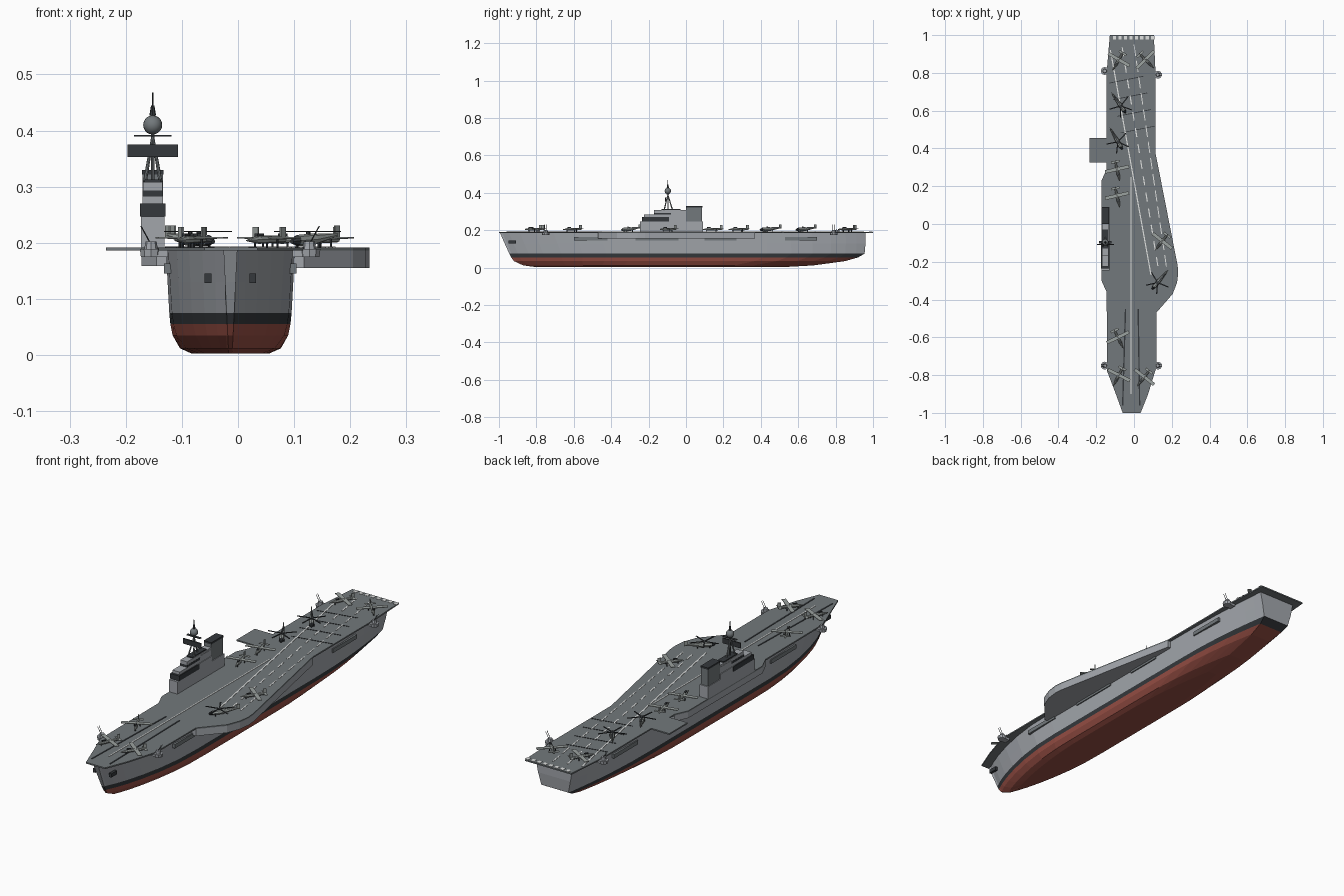
import bpy, bmesh, math
from mathutils import Matrix, Vector

if "Cube" in bpy.data.objects:
    bpy.data.objects.remove(bpy.data.objects["Cube"])


def material(name, *rgb):
    m = bpy.data.materials.new(name)
    m.use_nodes = True
    m.diffuse_color = (*rgb, 1)
    m.node_tree.nodes["Principled BSDF"].inputs["Base Color"].default_value = (*rgb, 1)
    return m


GREY = material("hull grey", 0.36, 0.38, 0.41)
DECK = material("deck grey", 0.17, 0.19, 0.20)
BLACK = material("boot black", 0.035, 0.04, 0.045)
RED = material("antifouling red", 0.32, 0.08, 0.06)
WHITE = material("marking white", 0.75, 0.76, 0.75)
CRAFT = material("aircraft grey", 0.33, 0.36, 0.35)
MATS = [GREY, DECK, BLACK, RED, WHITE, CRAFT]
TOP = 0.192


def finish(name, bm):
    bmesh.ops.recalc_face_normals(bm, faces=bm.faces)
    me = bpy.data.meshes.new(name)
    bm.to_mesh(me)
    bm.free()
    for m in MATS:
        me.materials.append(m)
    ob = bpy.data.objects.new(name, me)
    bpy.context.collection.objects.link(ob)
    return ob


def paint(verts, mat):
    for f in {f for v in verts for f in v.link_faces}:
        f.material_index = MATS.index(mat)


def add_box(bm, center, size, mat, rot=0):
    m = Matrix.Translation(center) @ Matrix.Rotation(rot, 4, 'Z') @ Matrix.Diagonal((*size, 1))
    paint(bmesh.ops.create_cube(bm, size=1, matrix=m)["verts"], mat)


def add_rod(bm, a, b, r1, r2, mat, sides=8):
    a, b = Vector(a), Vector(b)
    m = Matrix.Translation((a + b) / 2) @ (b - a).to_track_quat('Z', 'Y').to_matrix().to_4x4()
    v = bmesh.ops.create_cone(bm, cap_ends=True, segments=sides, radius1=r1, radius2=r2,
                              depth=(b - a).length, matrix=m)["verts"]
    paint(v, mat)


def box(name, x, y, z, mat):
    bm = bmesh.new()
    add_box(bm, [sum(p) / 2 for p in (x, y, z)], [p[1] - p[0] for p in (x, y, z)], mat)
    return finish(name, bm)


def slab(name, outline, z0, z1, mat):
    bm = bmesh.new()
    f = bm.faces.new([bm.verts.new((x, y, z0)) for x, y in outline])
    new = bmesh.ops.extrude_face_region(bm, geom=[f])["geom"]
    for v in new:
        if isinstance(v, bmesh.types.BMVert):
            v.co.z = z1
    paint(bm.verts, mat)
    return finish(name, bm)


def add_strip(bm, a, b, width, mat, z=TOP):
    a, b = Vector(a), Vector(b)
    d = b - a
    add_box(bm, (*((a + b) / 2), z + 0.0007), (d.length, width, 0.0014), mat, math.atan2(d.y, d.x))


# Hull: waterlines lofted upward (height, half beam, bow y, stern y, transom ratio)
levels = [(0.003, 0.07, -0.80, 0.52, 0.3), (0.012, 0.09, -0.87, 0.68, 0.4),
          (0.035, 0.103, -0.92, 0.85, 0.5), (0.055, 0.107, -0.935, 0.92, 0.56),
          (0.075, 0.109, -0.945, 0.955, 0.62), (0.13, 0.112, -0.97, 0.96, 0.72),
          (0.188, 0.115, -0.995, 0.96, 0.8)]
CX, N = -0.0135, 20
bm = bmesh.new()
rings = []
for z, half, bow, stern, ratio in levels:
    side = []
    for i in range(N + 1):
        y = bow + (stern - bow) * (1 - math.cos(math.pi * i / N)) / 2
        entry = math.sin(math.pi / 2 * min(1, (y - bow) / 0.5)) ** 0.75
        run = 1 - (1 - ratio) * max(0, 1 - (stern - y) / 0.5) ** 2
        side.append((max(half * entry * run, 0.003 + 0.05 * z), y))
    ring = [(CX + w, y) for w, y in side] + [(CX - w, y) for w, y in reversed(side)]
    rings.append([bm.verts.new((x, y, z)) for x, y in ring])
bands = [RED, RED, RED, BLACK, GREY, GREY]
for low, high, mat in zip(rings, rings[1:], bands):
    for i in range(len(low)):
        j = (i + 1) % len(low)
        bm.faces.new((low[i], low[j], high[j], high[i])).material_index = MATS.index(mat)
bm.faces.new(rings[0]).material_index = MATS.index(RED)
bm.faces.new(rings[-1])
finish("hull", bm)

# Flight deck with angled landing area
port = [(0.105, 1), (0.115, 0.78), (0.115, 0.37), (0.231, -0.22), (0.234, -0.26),
        (0.228, -0.31), (0.205, -0.37), (0.118, -0.47), (0.118, -0.76), (0.075, -0.9), (0.035, -1)]
starboard = [(-0.06, -1), (-0.10, -0.89), (-0.142, -0.78), (-0.145, -0.36), (-0.172, -0.30),
             (-0.172, 0.23), (-0.145, 0.29), (-0.145, 0.80), (-0.128, 1)]
slab("flight_deck", port + starboard, 0.186, TOP, DECK)
slab("angled_deck_sponson", [(0.08, 0.37)] + port[2:8] + [(0.08, -0.47)], 0.155, 0.186, GREY)
slab("island_sponson", [(-0.1, -0.36)] + starboard[3:7] + [(-0.1, 0.29)], 0.159, 0.186, GREY)
box("deck_edge_lift", (-0.235, -0.14), (0.325, 0.455), (0.186, TOP), DECK)

# Side galleries and anchors, mirrored about the hull centre
for s, label in ((1, "left"), (-1, "right")):
    for k, (y0, y1) in enumerate(((-0.6, -0.42), (-0.27, -0.04), (0.1, 0.27), (0.53, 0.7))):
        box(f"gallery_{label}_{k}", sorted((CX + s * 0.09, CX + s * 0.118)), (y0, y1),
            (0.145, 0.163), DECK)
    box(f"anchor_{label}", sorted((CX + s * 0.034, CX + s * 0.046)), (-0.95, -0.91),
        (0.128, 0.145), BLACK)

# Deck markings
bm = bmesh.new()
add_strip(bm, (-0.015, -0.9), (-0.015, 0.25), 0.005, WHITE)
left0, left1 = Vector((-0.125, 0.92)), Vector((0.09, -0.27))
right0, right1 = Vector((0.0, 0.95)), Vector((0.175, -0.25))
add_strip(bm, left0, left1, 0.006, WHITE)
mid0, mid1 = (left0 + right0) / 2, (left1 + right1) / 2
for k in range(14):
    add_strip(bm, mid0.lerp(mid1, k / 14), mid0.lerp(mid1, (k + 0.55) / 14), 0.006, WHITE)
    add_strip(bm, right0.lerp(right1, k / 14), right0.lerp(right1, (k + 0.7) / 14), 0.005, WHITE)
for k in range(8):
    x = -0.112 + k * 0.029
    add_strip(bm, (x, 0.987), (x + 0.017, 0.987), 0.018, WHITE)
finish("deck_markings", bm)

# Arresting wires and catapult tracks
bm = bmesh.new()
for k in range(4):
    y = 0.5 + k * 0.088
    x = 0.02 - k * 0.02
    add_strip(bm, (x - 0.09, y - 0.018), (x + 0.09, y + 0.018), 0.004, BLACK)
for x0, x1 in ((-0.045, -0.06), (0.022, 0.03)):
    add_strip(bm, (x0, -0.45), (x1, -0.96), 0.007, BLACK)
finish("wires_and_catapults", bm)

# Island tiers: x range, y range, z range
IX = -0.152
tiers = [("base", 0.021, -0.245, 0.09, TOP, 0.247, GREY),
         ("lower_windows", 0.023, -0.235, -0.09, 0.247, 0.270, BLACK),
         ("lower_core", 0.021, -0.1, 0.0, 0.247, 0.270, GREY),
         ("lower_roof", 0.018, -0.225, 0.0, 0.270, 0.283, GREY),
         ("bridge_windows", 0.018, -0.17, -0.06, 0.283, 0.293, BLACK),
         ("bridge_roof", 0.017, -0.17, 0.0, 0.293, 0.308, GREY),
         ("bridge_cap", 0.015, -0.13, -0.03, 0.308, 0.313, BLACK),
         ("funnel", 0.018, 0.0, 0.085, 0.247, 0.322, DECK),
         ("funnel_cap", 0.019, 0.0, 0.087, 0.322, 0.330, BLACK)]
for name, w, y0, y1, z0, z1, mat in tiers:
    box("island_" + name, (IX - w, IX + w), (y0, y1), (z0, z1), mat)
box("bridge_core", (IX - 0.0182, IX + 0.0182), (-0.08, 0.0), (0.282, 0.300), GREY)

# Tripod mast with radars
MY = -0.097
bm = bmesh.new()
for dx, dy in ((0.014, -0.02), (-0.014, -0.02), (0, 0.025)):
    add_rod(bm, (IX + dx, MY + dy, 0.308), (IX, MY, 0.39), 0.0035, 0.0025, DECK)
add_rod(bm, (IX, MY, 0.31), (IX, MY, 0.4), 0.003, 0.003, DECK)
add_rod(bm, (IX, MY, 0.427), (IX, MY, 0.445), 0.006, 0.003, BLACK)
add_rod(bm, (IX, MY, 0.44), (IX, MY, 0.468), 0.0015, 0.001, BLACK)
add_box(bm, (IX, MY - 0.012, 0.364), (0.09, 0.006, 0.023), BLACK)
add_box(bm, (IX, MY, 0.391), (0.067, 0.012, 0.003), BLACK)
finish("mast", bm)
bm = bmesh.new()
bmesh.ops.create_uvsphere(bm, u_segments=16, v_segments=10, radius=0.017,
                          matrix=Matrix.Translation((IX, MY, 0.41)))
paint(bm.verts, DECK)
dome = finish("radar_dome", bm)

# Gun tubs at the four corners
for k, (x, y) in enumerate(((-0.155, -0.75), (0.127, -0.75), (-0.155, 0.81), (0.127, 0.79))):
    s = 1 if x > 0 else -1
    bm = bmesh.new()
    add_rod(bm, (x, y, 0.175), (x, y, 0.189), 0.019, 0.021, GREY, 10)
    add_rod(bm, (x, y, 0.189), (x, y, 0.202), 0.012, 0.010, GREY, 8)
    add_box(bm, (x - s * 0.015, y, 0.181), (0.03, 0.03, 0.012), GREY)
    for d in (-0.005, 0.005):
        add_rod(bm, (x, y + d, 0.197), (x + s * 0.018, y + d, 0.23), 0.0012, 0.001, BLACK, 6)
    finish(f"gun_tub_{k}", bm)

# Parked jets: one mesh shared by all, nose toward -y
bm = bmesh.new()
add_rod(bm, (0, 0.045, 0.014), (0, -0.03, 0.014), 0.005, 0.008, CRAFT)
add_rod(bm, (0, -0.03, 0.014), (0, -0.065, 0.012), 0.008, 0.001, CRAFT)
add_box(bm, (0, 0.0, 0.017), (0.13, 0.018, 0.003), CRAFT)
add_box(bm, (0, 0.04, 0.016), (0.045, 0.012, 0.002), CRAFT)
add_box(bm, (0, 0.04, 0.026), (0.003, 0.014, 0.02), CRAFT)
add_box(bm, (0, -0.028, 0.022), (0.007, 0.018, 0.005), BLACK)
for x, y in ((0, -0.04), (0.012, 0.01), (-0.012, 0.01)):
    add_rod(bm, (x, y, 0), (x, y, 0.015), 0.002, 0.002, BLACK, 6)
jet = finish("jet_0", bm)

# Helicopters: body, tail boom, fin, five-blade rotor
bm = bmesh.new()
add_rod(bm, (0, 0.015, 0.014), (0, -0.03, 0.012), 0.011, 0.010, CRAFT)
add_rod(bm, (0, -0.03, 0.012), (0, -0.045, 0.010), 0.010, 0.004, BLACK)
add_rod(bm, (0, 0.015, 0.014), (0, 0.08, 0.022), 0.010, 0.003, CRAFT)
add_box(bm, (0, 0.08, 0.028), (0.003, 0.014, 0.022), CRAFT)
add_rod(bm, (0, 0, 0.015), (0, 0, 0.029), 0.004, 0.004, BLACK, 6)
for k in range(5):
    a = k * math.tau / 5 + 0.3
    add_box(bm, (0.032 * math.cos(a), 0.032 * math.sin(a), 0.028), (0.06, 0.006, 0.002), BLACK, a)
for x, y in ((0.009, -0.02), (-0.009, -0.02), (0, 0.03)):
    add_rod(bm, (x, y, 0), (x, y, 0.012), 0.0025, 0.0025, BLACK, 6)
heli = finish("helicopter_0", bm)


def park(first, kind, spots):
    for k, (x, y, deg) in enumerate(spots):
        ob = first
        if k:
            ob = bpy.data.objects.new(f"{kind}_{k}", first.data)
            bpy.context.collection.objects.link(ob)
        ob.location = (x, y, TOP)
        ob.rotation_euler.z = math.radians(deg)


park(jet, "jet", [(-0.09, 0.29, 13), (-0.09, 0.15, 13), (-0.085, -0.6, 26), (-0.08, -0.8, -27),
                  (0.055, -0.81, -38), (0.15, -0.09, -38), (-0.08, 0.87, -30), (0.06, 0.87, 45)])
park(heli, "helicopter", [(0.125, -0.31, -40), (-0.085, 0.435, 30), (-0.07, 0.625, 35)])

# Smooth only the radar dome
bpy.context.view_layer.objects.active = dome
dome.select_set(True)
bpy.ops.object.shade_smooth_by_angle()
